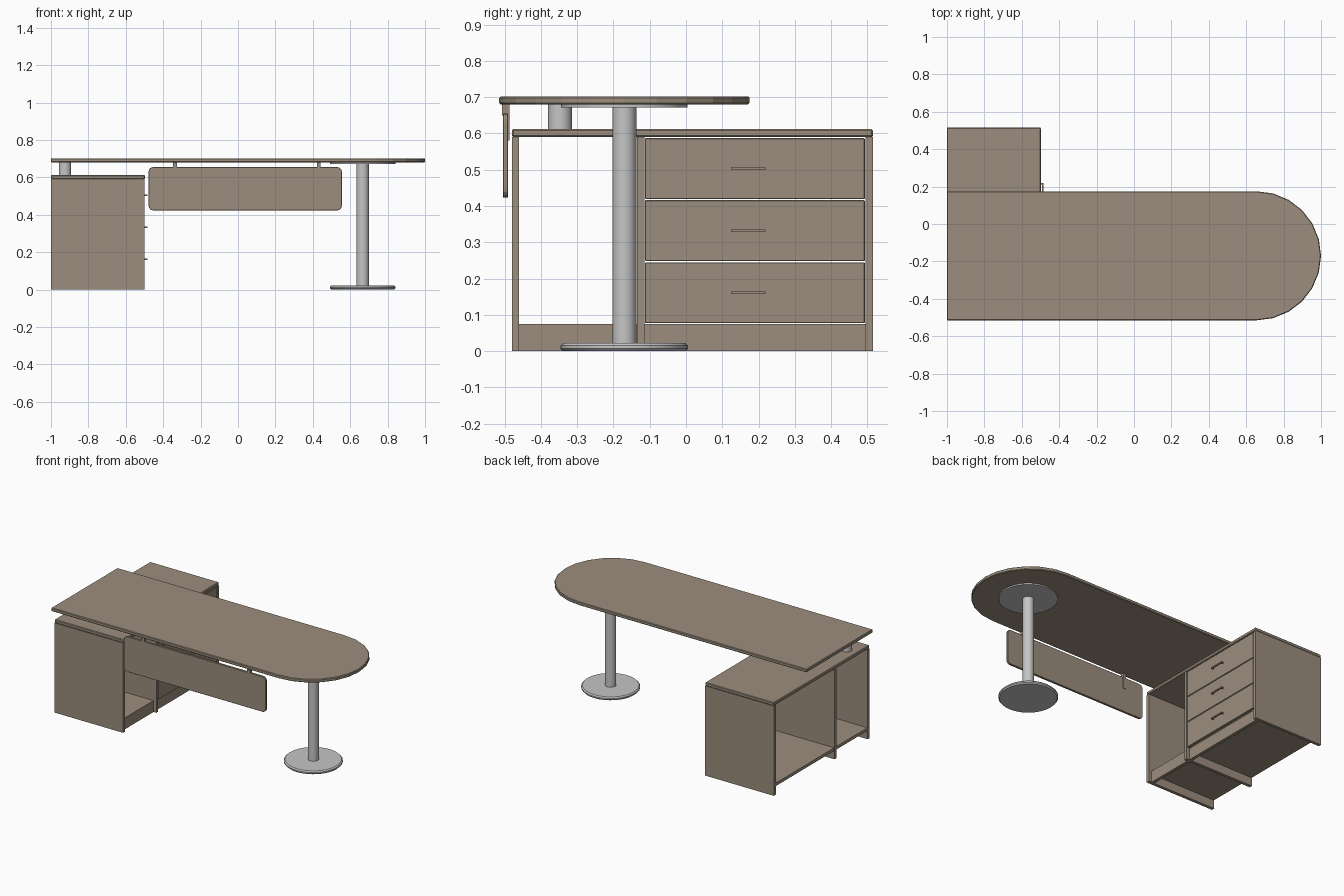
import bpy, bmesh, math

if "Cube" in bpy.data.objects:
    bpy.data.objects.remove(bpy.data.objects["Cube"])


def material(name, rgb):
    m = bpy.data.materials.new(name)
    m.diffuse_color = (*rgb, 1)
    m.use_nodes = True
    m.node_tree.nodes["Principled BSDF"].inputs["Base Color"].default_value = m.diffuse_color
    return m


WOOD = material("taupe wood", (0.33, 0.27, 0.205))
METAL = material("satin metal", (0.56, 0.56, 0.56))


def finish(name, bm, mat, bevel=0, segments=1, smooth=False):
    bmesh.ops.recalc_face_normals(bm, faces=bm.faces)
    me = bpy.data.meshes.new(name)
    bm.to_mesh(me)
    bm.free()
    me.materials.append(mat)
    ob = bpy.data.objects.new(name, me)
    bpy.context.collection.objects.link(ob)
    if bevel:
        mod = ob.modifiers.new("edge", 'BEVEL')
        mod.width = bevel
        mod.segments = segments
        mod.limit_method = 'ANGLE'
        mod.angle_limit = math.radians(40)
    if smooth:
        bpy.ops.object.select_all(action='DESELECT')
        ob.select_set(True)
        bpy.context.view_layer.objects.active = ob
        bpy.ops.object.shade_smooth_by_angle(angle=math.radians(40))
    return ob


def box(name, x, y, z, mat=WOOD, bevel=0):
    bm = bmesh.new()
    bmesh.ops.create_cube(bm, size=1)
    for v in bm.verts:
        v.co = [(a + b) / 2 + c * (b - a) for (a, b), c in zip((x, y, z), v.co)]
    return finish(name, bm, mat, bevel)


def prism(name, points, offset, mat=WOOD, bevel=0, smooth=False):
    bm = bmesh.new()
    face = bm.faces.new([bm.verts.new(p) for p in points])
    ext = bmesh.ops.extrude_face_region(bm, geom=[face])
    verts = [g for g in ext['geom'] if isinstance(g, bmesh.types.BMVert)]
    bmesh.ops.translate(bm, verts=verts, vec=offset)
    return finish(name, bm, mat, bevel, 1, smooth)


def cylinder(name, x, y, z0, z1, r, bevel=0):
    pts = [(x + r * math.cos(a), y + r * math.sin(a), z0)
           for a in (i * math.tau / 32 for i in range(32))]
    return prism(name, pts, (0, 0, z1 - z0), METAL, bevel, True)


# Desktop with one half-round end
top = [(-1, 0.175, 0.68), (-1, -0.515, 0.68)]
for i in range(13):
    a = -math.pi / 2 + i * math.pi / 12
    top.append((0.655 + 0.345 * math.cos(a), -0.17 + 0.345 * math.sin(a), 0.68))
prism("desktop", top, (0, 0, 0.022), WOOD, 0.004)

# Pedestal leg and the short post over the cabinet
cylinder("leg_column", 0.667, -0.17, 0.02, 0.674, 0.033)
cylinder("leg_base", 0.667, -0.17, 0, 0.022, 0.176, 0.007)
cylinder("leg_top_plate", 0.667, -0.17, 0.672, 0.68, 0.174)
cylinder("cabinet_post", -0.925, -0.347, 0.61, 0.681, 0.033)

# Cabinet shell, open at the back
box("cabinet_top", (-1, -0.498), (-0.48, 0.515), (0.59, 0.612), bevel=0.004)
for name, y in (("cabinet_front_end", -0.48), ("cabinet_divider", -0.135),
                ("cabinet_back_end", 0.495)):
    box(name, (-1, -0.5), (y, y + 0.02), (0, 0.59))
for name, y0, y1 in (("open_bay", -0.46, -0.135), ("drawer_bay", -0.115, 0.495)):
    box(name + "_floor", (-0.998, -0.525), (y0, y1), (0.055, 0.075))
    box(name + "_plinth", (-0.54, -0.52), (y0, y1), (0, 0.075))

# Drawer fronts with bar handles
for i in range(3):
    z = 0.077 + i * 0.171
    n = f"drawer_{i + 1}"
    box(n + "_front", (-0.52, -0.501), (-0.113, 0.493), (z, z + 0.168), bevel=0.002)
    zc = 0.161 + i * 0.171
    box(n + "_handle", (-0.492, -0.485), (0.124, 0.219), (zc - 0.004, zc + 0.004))
    for j, y in enumerate((0.124, 0.211)):
        box(f"{n}_handle_foot_{j + 1}", (-0.502, -0.49), (y, y + 0.008),
            (zc - 0.004, zc + 0.004))

# Modesty panel with rounded corners
r, panel = 0.025, []
for k, (cx, cz) in enumerate(((0.53, 0.63), (-0.453, 0.63), (-0.453, 0.448), (0.53, 0.448))):
    for i in range(5):
        a = (k + i / 4) * math.pi / 2
        panel.append((cx + r * math.cos(a), -0.505, cz + r * math.sin(a)))
prism("modesty_panel", panel, (0, 0.015, 0), WOOD, 0.002)

# Brackets hanging the panel from the desktop
for i, x in enumerate((-0.337, 0.432)):
    box(f"panel_bracket_{i + 1}", (x - 0.01, x + 0.01), (-0.507, -0.487), (0.65, 0.681))
    box(f"panel_bracket_plate_{i + 1}", (x - 0.01, x + 0.01), (-0.492, -0.487), (0.58, 0.66))
